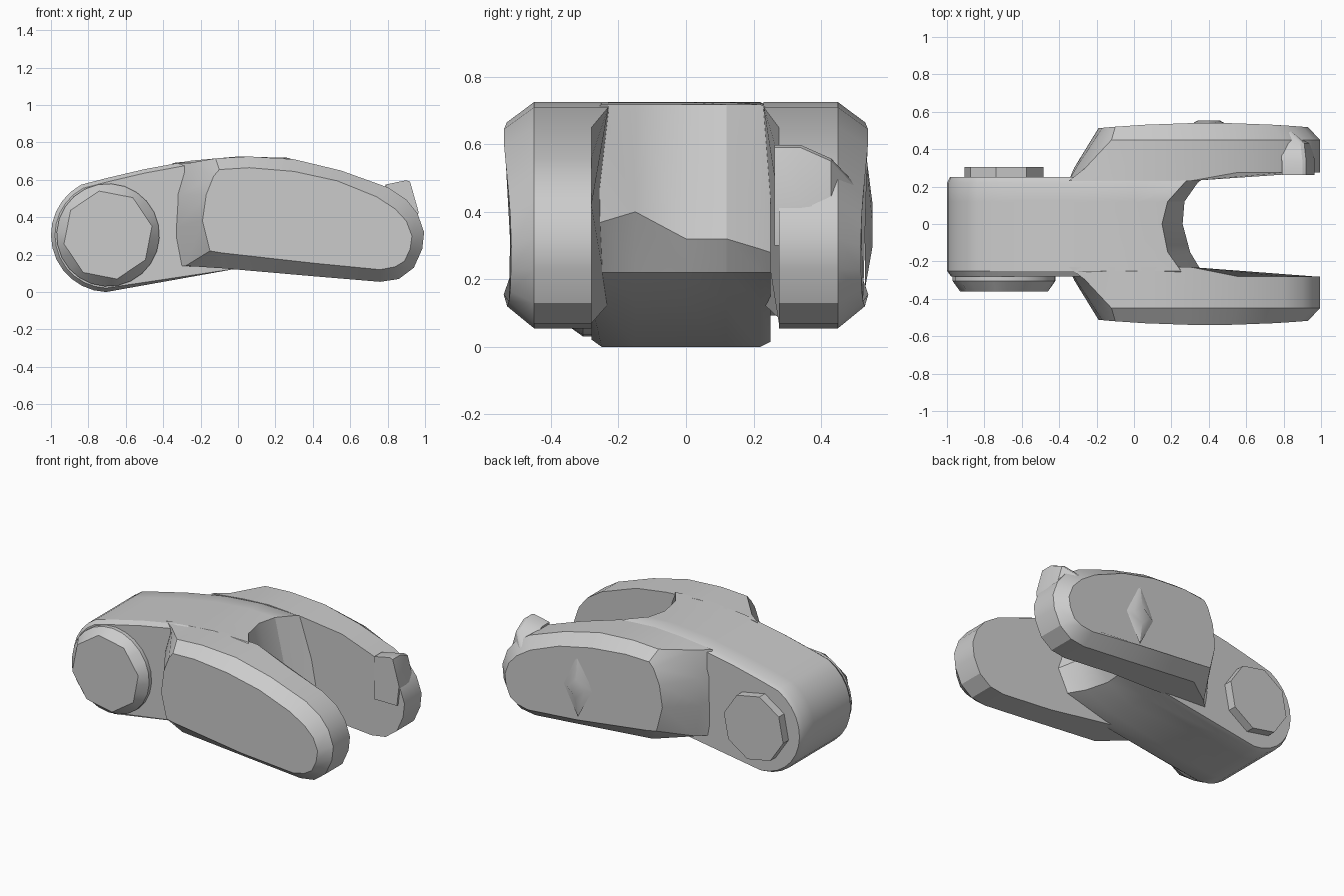
import bpy, bmesh, math

cube = bpy.data.objects.get("Cube")
if cube:
    bpy.data.objects.remove(cube, do_unlink=True)

grey = bpy.data.materials.new("plain grey")
grey.use_nodes = True
grey.diffuse_color = (0.6, 0.6, 0.6, 1)
grey.node_tree.nodes["Principled BSDF"].inputs["Base Color"].default_value = (0.6, 0.6, 0.6, 1)


def loft(name, rings, angle=28):
    """Skin a list of equal-length closed rings and cap both ends."""
    bm = bmesh.new()
    loops = [[bm.verts.new(p) for p in ring] for ring in rings]
    n = len(loops[0])
    for a, b in zip(loops, loops[1:]):
        for i in range(n):
            j = (i + 1) % n
            bm.faces.new((a[i], a[j], b[j], b[i]))
    bm.faces.new(loops[0])
    bm.faces.new(loops[-1])
    bmesh.ops.recalc_face_normals(bm, faces=bm.faces)
    mesh = bpy.data.meshes.new(name)
    bm.to_mesh(mesh)
    bm.free()
    mesh.materials.append(grey)
    obj = bpy.data.objects.new(name, mesh)
    bpy.context.collection.objects.link(obj)
    bpy.ops.object.select_all(action="DESELECT")
    obj.select_set(True)
    bpy.context.view_layer.objects.active = obj
    bpy.ops.object.shade_smooth_by_angle(angle=math.radians(angle))
    return obj


PIVOT_X, PIVOT_Z = -0.695, 0.305


def disc(y, radius, sides=24):
    """24 points along a regular polygon with the given number of sides."""
    ring = []
    half = math.pi / sides
    for i in range(24):
        a = math.tau * i / 24
        r = radius * math.cos(half) / math.cos(a % (2 * half) - half)
        ring.append((PIVOT_X + r * math.cos(a + 0.2), y, PIVOT_Z + r * math.sin(a + 0.2)))
    return ring


# Central tongue: round pivot end, arched top, concave rear wall
def tongue_ring(y, upper, middle, mid_z, shrink=1.0):
    ring = []
    for i in range(13):
        a = math.radians(268 - i * 12.5)
        ring.append((PIVOT_X + 0.305 * shrink * math.cos(a), y,
                     PIVOT_Z + 0.305 * shrink * math.sin(a)))
    drop = (1 - shrink) * 0.3
    for x, z in ((-0.7, 0.61), (-0.5, 0.657), (-0.25, 0.703), (0, 0.725)):
        ring.append((x, y, z - drop))
    ring += [(upper, y, 0.718 - drop), (middle, y, mid_z),
             (middle - 0.06, y, 0.22), (0.02, y, 0.13)]
    return ring


loft("tongue", [
    tongue_ring(-0.28, 0.26, 0.38, 0.36, 0.93),
    tongue_ring(-0.25, 0.25, 0.36, 0.37),
    tongue_ring(-0.15, 0.18, 0.30, 0.40),
    tongue_ring(0, 0.15, 0.26, 0.32),
    tongue_ring(0.12, 0.18, 0.27, 0.32),
    tongue_ring(0.22, 0.27, 0.34, 0.29),
    tongue_ring(0.25, 0.30, 0.38, 0.28, 0.95),
])

# Fork arms: arched outline, chamfered to a slightly bulged outer face
OUTLINE = [(-0.26, 0.69), (-0.12, 0.715), (0.06, 0.725), (0.3, 0.71), (0.55, 0.65),
           (0.8, 0.56), (0.9, 0.495), (0.96, 0.42), (0.995, 0.32), (0.985, 0.23),
           (0.94, 0.13), (0.86, 0.07), (0.76, 0.055), (0.4, 0.085), (-0.08, 0.127),
           (-0.28, 0.14), (-0.32, 0.35), (-0.31, 0.52)]
FACE = [(-0.13, 0.62), (-0.1, 0.655), (0.06, 0.665), (0.3, 0.645), (0.53, 0.595),
        (0.74, 0.51), (0.84, 0.445), (0.9, 0.38), (0.93, 0.3), (0.92, 0.23),
        (0.89, 0.165), (0.84, 0.135), (0.76, 0.12), (0.4, 0.155), (-0.09, 0.21),
        (-0.15, 0.22), (-0.19, 0.38), (-0.17, 0.52)]


def arm(name, side, inner):
    # the root sinks into the tongue so the fork reads as one solid
    root = [(-0.35 if x < -0.2 else x, side * (0.23 if x < 0.35 else inner), z)
            for x, z in OUTLINE]
    rim = [(x, side * (0.3 if x < -0.2 else 0.45), z) for x, z in OUTLINE]
    face = [(x, side * (0.54 - 0.08 * (x - 0.4) ** 2), z) for x, z in FACE]
    return loft(name, [root, rim, face])


arm("front_arm", -1, 0.28)
arm("back_arm", 1, 0.275)

# Pivot bosses on both sides of the tongue
loft("front_boss", [disc(-0.26, 0.275), disc(-0.305, 0.275), disc(-0.36, 0.24, 8)])
loft("back_boss", [disc(0.23, 0.216, 8), disc(0.305, 0.216, 8)])

# Raised stop at the tip of the back arm
STOP = [(0.79, 0.575), (0.9, 0.598), (0.92, 0.59), (0.965, 0.43), (0.95, 0.3), (0.79, 0.3)]
loft("back_arm_stop", [
    [(x, 0.262, z) for x, z in STOP],
    [(x, 0.34, z) for x, z in STOP],
    [(x - 0.01, 0.43, z - 0.04) for x, z in STOP],
    [(x - 0.09, 0.505, z - 0.12) for x, z in STOP],
])

# Low upright ridge on the outside of the back arm
loft("back_arm_ridge", [
    [(0.3, 0.53, 0.36), (0.4, 0.53, 0.6), (0.5, 0.53, 0.36), (0.4, 0.53, 0.17)],
    [(0.34, 0.553, 0.36), (0.4, 0.553, 0.42), (0.46, 0.553, 0.36), (0.4, 0.553, 0.3)],
])
